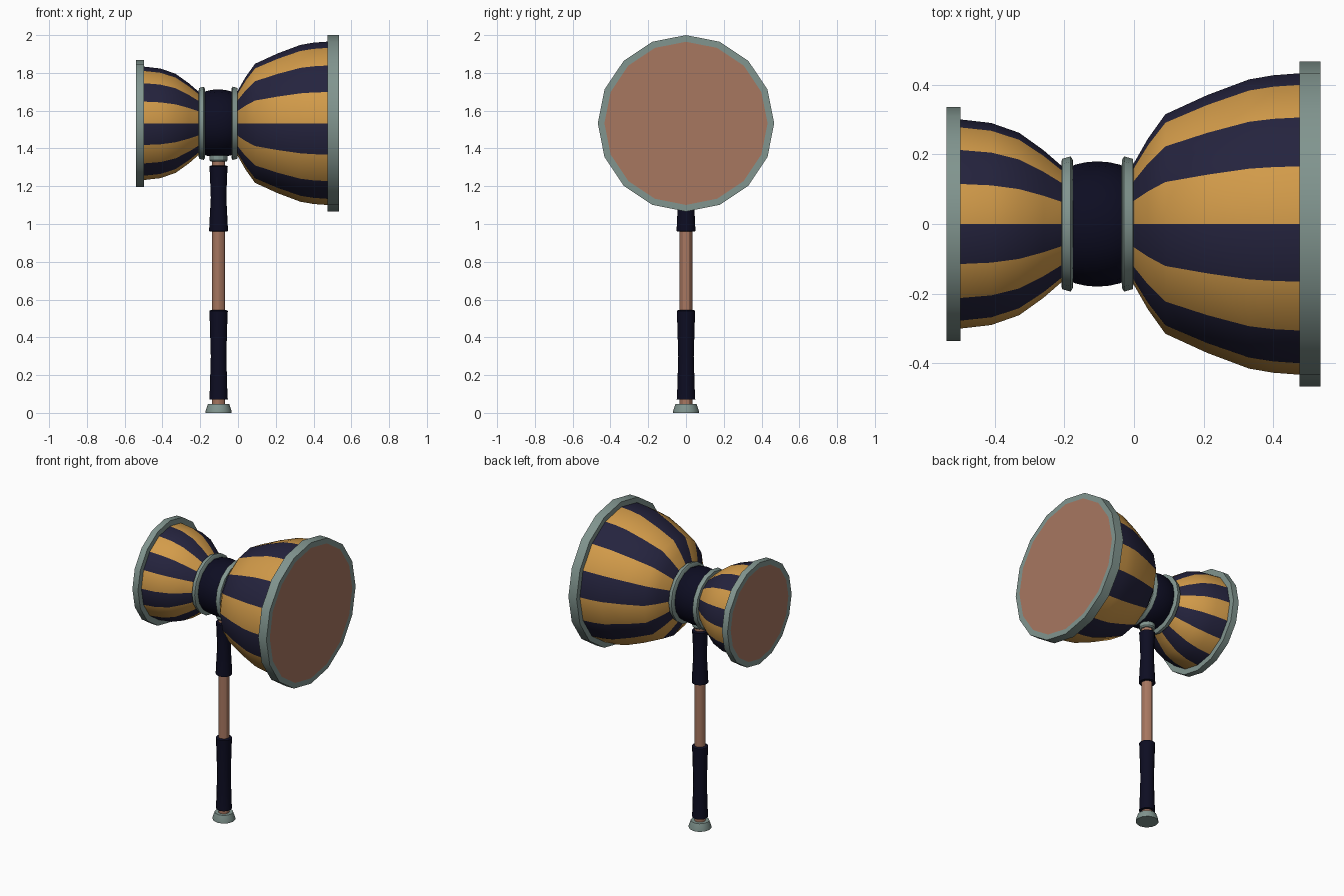
import bpy, bmesh, math
from mathutils import Vector

if "Cube" in bpy.data.objects:
    bpy.data.objects.remove(bpy.data.objects["Cube"])

HEAD_Z = 1.533     # height of the drum axis
POLE_X = -0.103    # handle position


def material(name, rgb):
    m = bpy.data.materials.new(name)
    m.diffuse_color = (*rgb, 1)
    m.use_nodes = True
    m.node_tree.nodes["Principled BSDF"].inputs["Base Color"].default_value = m.diffuse_color
    return m


GREY = material("grey green metal", (0.22, 0.30, 0.275))
AMBER = material("amber", (0.65, 0.33, 0.068))
NAVY = material("navy stripe", (0.018, 0.017, 0.048))
DARK = material("dark wrap", (0.004, 0.004, 0.016))
TAN = material("tan", (0.39, 0.185, 0.118))


def lathe(name, profile, mats, axis="X", sides=16, rule=None):
    """Spin (position, radius) pairs round the drum axis or the pole axis."""
    bm = bmesh.new()
    rings = []
    for t, r in profile:
        ring = []
        for k in range(sides):
            a = 2 * math.pi * k / sides
            s, c = r * math.sin(a), r * math.cos(a)
            p = Vector((t, -s, HEAD_Z + c)) if axis == "X" else Vector((POLE_X + s, c, t))
            ring.append(bm.verts.new(p))
        rings.append(ring)
    for i in range(len(rings) - 1):
        for k in range(sides):
            n = (k + 1) % sides
            f = bm.faces.new((rings[i][k], rings[i][n], rings[i + 1][n], rings[i + 1][k]))
            if rule:
                f.material_index = rule(i, k)
    for ring, i in ((rings[0], -1), (rings[-1], len(rings))):
        f = bm.faces.new(ring)
        if rule:
            f.material_index = rule(i, 0)
    bmesh.ops.recalc_face_normals(bm, faces=bm.faces[:])
    me = bpy.data.meshes.new(name)
    bm.to_mesh(me)
    bm.free()
    for m in mats:
        me.materials.append(m)
    ob = bpy.data.objects.new(name, me)
    bpy.context.collection.objects.link(ob)
    bpy.ops.object.select_all(action="DESELECT")
    ob.select_set(True)
    bpy.context.view_layer.objects.active = ob
    bpy.ops.object.shade_smooth_by_angle(angle=math.radians(30))
    return ob


# Striped bells, alternate sides navy and amber
stripes = lambda i, k: k % 2
lathe("large_bell", [(-0.01, 0.15), (0.0, 0.175), (0.04, 0.245), (0.09, 0.315), (0.21, 0.37),
                     (0.33, 0.415), (0.40, 0.427), (0.48, 0.433)], [NAVY, AMBER], rule=stripes)
lathe("small_bell", [(-0.20, 0.16), (-0.26, 0.212), (-0.33, 0.262), (-0.41, 0.29),
                     (-0.505, 0.301)], [NAVY, AMBER], rule=stripes)

# Rims with a tan striking face inset in the outer end
lathe("large_rim", [(0.475, 0.42), (0.475, 0.467), (0.535, 0.467), (0.535, 0.432)],
      [GREY, TAN], rule=lambda i, k: int(i == 4))
lathe("small_rim", [(-0.498, 0.29), (-0.498, 0.336), (-0.539, 0.336), (-0.539, 0.302)],
      [GREY, TAN], rule=lambda i, k: int(i == 4))

# Waist between two tapered collars
lathe("waist", [(-0.19, 0.16), (-0.17, 0.17), (-0.14, 0.177), (-0.105, 0.18), (-0.07, 0.177),
                (-0.04, 0.17), (-0.02, 0.16)], [DARK])
for side, name in ((-1, "left_collar"), (1, "right_collar")):
    lathe(name, [(-0.105 + side * d, r) for d, r in
                 ((0.068, 0.15), (0.071, 0.185), (0.077, 0.194), (0.102, 0.187), (0.105, 0.15))],
          [GREY])

# Handle
lathe("pole", [(0.03, 0.034), (1.37, 0.034)], [TAN], "Z", 12)
lathe("pommel", [(0, 0.069), (0.012, 0.068), (0.048, 0.056)], [GREY], "Z", 12)
lathe("neck_ring", [(1.33, 0.042), (1.338, 0.048), (1.375, 0.048)], [GREY], "Z", 12)
lathe("lower_grip", [(0.07, 0.040), (0.072, 0.049), (0.10, 0.047), (0.30, 0.041), (0.50, 0.047),
                     (0.54, 0.049), (0.545, 0.040)], [DARK], "Z", 12)
lathe("upper_grip", [(0.96, 0.040), (0.962, 0.050), (1.01, 0.048), (1.14, 0.041), (1.27, 0.046),
                     (1.305, 0.049), (1.31, 0.040)], [DARK], "Z", 12)
